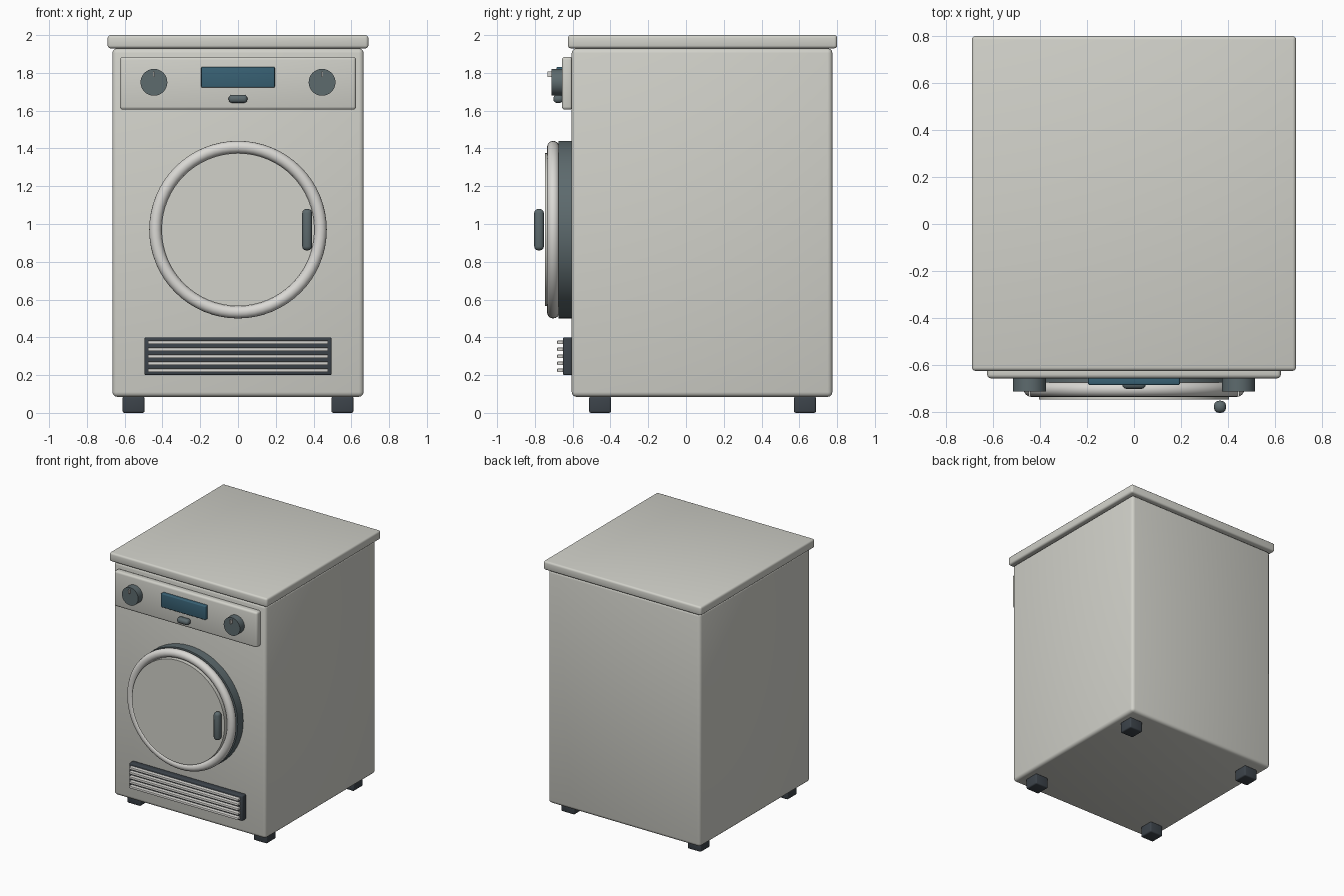
import bpy
from math import radians

default = bpy.data.objects.get("Cube")
if default:
    bpy.data.objects.remove(default, do_unlink=True)


def material(name, rgb):
    m = bpy.data.materials.new(name)
    m.use_nodes = True
    colour = (*rgb, 1)
    m.diffuse_color = colour
    bsdf = next(n for n in m.node_tree.nodes if n.type == 'BSDF_PRINCIPLED')
    bsdf.inputs["Base Color"].default_value = colour
    return m


ENAMEL = material("warm white enamel", (0.64, 0.64, 0.59))
SILVER = material("pale silver", (0.70, 0.69, 0.66))
SLATE = material("slate grey", (0.11, 0.145, 0.155))
DARK = material("dark plastic", (0.045, 0.056, 0.068))
SCREEN = material("blue screen", (0.04, 0.12, 0.175))


def finish(name, mat, bevel=0, segments=3):
    """Name, colour, bevel and smooth the active object."""
    ob = bpy.context.object
    ob.name = ob.data.name = name
    ob.data.materials.append(mat)
    if bevel:
        mod = ob.modifiers.new("Rounded edges", 'BEVEL')
        mod.width = bevel
        mod.segments = segments
        mod.limit_method = 'ANGLE'
        bpy.ops.object.modifier_apply(modifier=mod.name)
    bpy.ops.object.shade_smooth_by_angle(angle=radians(35))
    return ob


def box(name, mat, x, y, z, bevel=0, segments=3):
    """Box spanning the given (low, high) ranges."""
    spans = (x, y, z)
    bpy.ops.mesh.primitive_cube_add(size=1, location=[(a + b) / 2 for a, b in spans])
    bpy.context.object.scale = [b - a for a, b in spans]
    bpy.ops.object.transform_apply(location=False, rotation=False, scale=True)
    return finish(name, mat, bevel, segments)


def disc(name, mat, x, z, radius, y, sides=48, bevel=0):
    """Cylinder whose axis runs front to back."""
    bpy.ops.mesh.primitive_cylinder_add(
        vertices=sides, radius=radius, depth=y[1] - y[0],
        location=(x, sum(y) / 2, z), rotation=(radians(90), 0, 0))
    return finish(name, mat, bevel)


# Cabinet and worktop
box("cabinet", ENAMEL, (-0.665, 0.665), (-0.605, 0.775), (0.085, 1.93), 0.025)
box("worktop", ENAMEL, (-0.69, 0.69), (-0.625, 0.80), (1.93, 2.0), 0.015)

# Control panel
box("control_panel", ENAMEL, (-0.625, 0.625), (-0.657, -0.6), (1.605, 1.885), 0.016)
box("display", SCREEN, (-0.195, 0.195), (-0.686, -0.65), (1.722, 1.832), 0.007)
box("start_button", SLATE, (-0.05, 0.05), (-0.702, -0.65), (1.641, 1.684), 0.018)
for side, x in (("right", -0.445), ("left", 0.445)):
    disc(side + "_knob", SLATE, x, 1.75, 0.071, (-0.713, -0.65), 32)
    box(side + "_knob_pointer", SILVER, (x - 0.004, x + 0.004),
        (-0.734, -0.712), (1.777, 1.807))

# Round door
DOOR_Z = 0.97
disc("door_seal", SLATE, 0, DOOR_Z, 0.47, (-0.674, -0.603), 64)
bpy.ops.mesh.primitive_torus_add(
    major_segments=64, minor_segments=16, major_radius=0.437, minor_radius=0.033,
    location=(0, -0.703, DOOR_Z), rotation=(radians(90), 0, 0))
finish("door_ring", SILVER)
disc("door_panel", ENAMEL, 0, DOOR_Z, 0.405, (-0.746, -0.66), 64)
box("door_handle", SLATE, (0.34, 0.392), (-0.804, -0.752), (0.86, 1.08), 0.022)

# Lower vent with slats
box("vent_frame", DARK, (-0.495, 0.495), (-0.652, -0.604), (0.2, 0.4), 0.008)
for i in range(5):
    z = 0.225 + i * 0.037
    box(f"vent_slat_{i + 1}", SILVER, (-0.477, 0.477), (-0.682, -0.648),
        (z - 0.009, z + 0.009), 0.003, 2)

# Feet
for side, x in (("right", -0.553), ("left", 0.553)):
    for end, y in (("front", -0.455), ("back", 0.63)):
        box(f"{end}_{side}_foot", DARK, (x - 0.058, x + 0.058),
            (y - 0.058, y + 0.058), (0, 0.087), 0.01)
